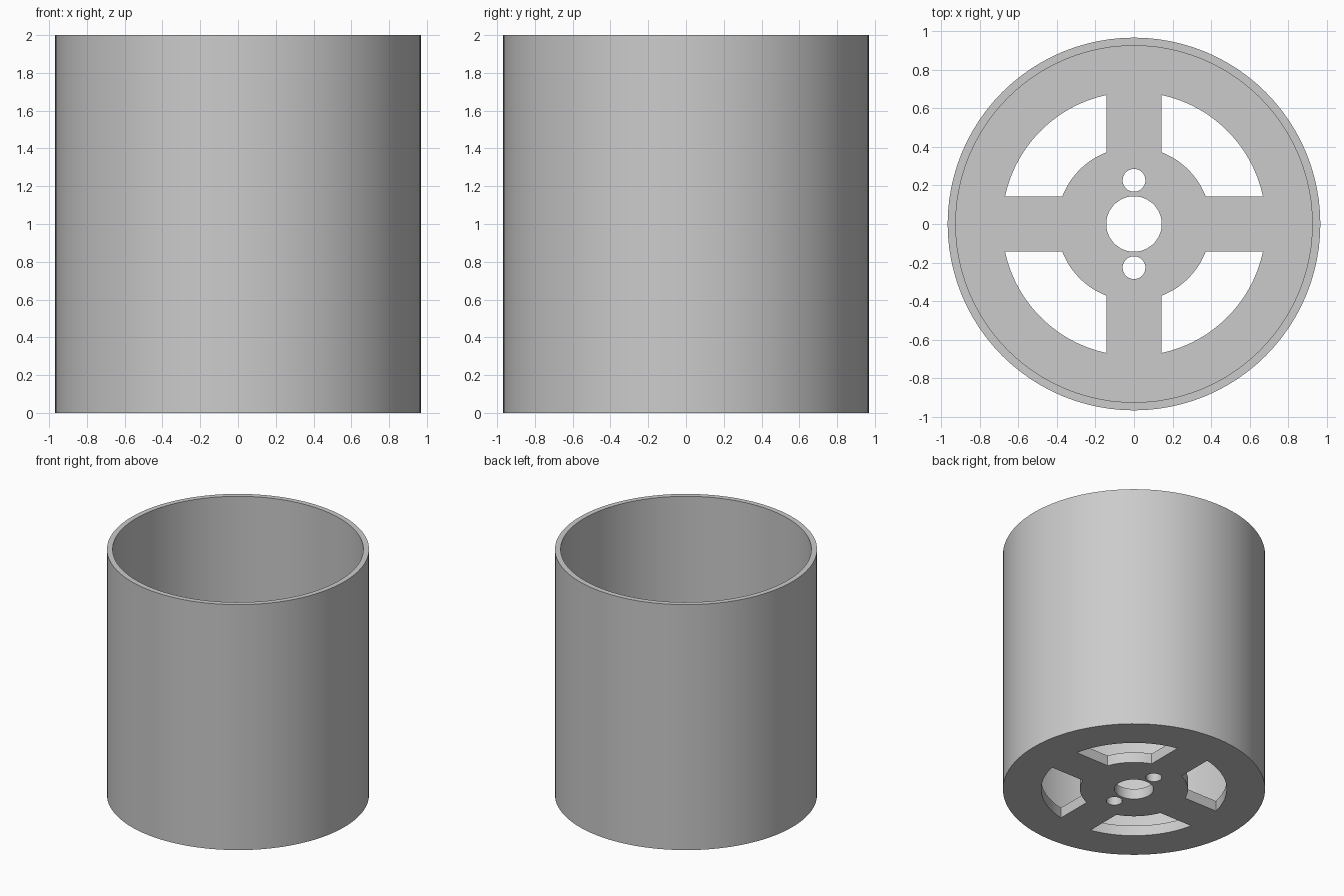
import bpy, bmesh
from math import cos, sin, pi, asin

cube = bpy.data.objects.get("Cube")
if cube:
    bpy.data.objects.remove(cube, do_unlink=True)

HEIGHT, FLOOR = 2.0, 0.085
OUTER, INNER = 0.968, 0.926
SEGMENTS = 96
SLOT_OUT, SLOT_IN, HALF_SPOKE = 0.685, 0.399, 0.1425

grey = bpy.data.materials.new("plain grey")
grey.use_nodes = True
colour = (0.6, 0.6, 0.6, 1)
grey.diffuse_color = colour
grey.node_tree.nodes["Principled BSDF"].inputs["Base Color"].default_value = colour


def arc(radius, start, end, steps, cx=0, cy=0):
    return [(cx + radius * cos(start + (end - start) * i / steps),
             cy + radius * sin(start + (end - start) * i / steps))
            for i in range(steps + 1)]


def circle(radius, steps, cy=0):
    return arc(radius, 0, 2 * pi, steps, 0, cy)[:-1]


def prism(name, outline, bottom, top):
    """Upright solid from a flat outline."""
    bm = bmesh.new()
    base = bm.faces.new([bm.verts.new((x, y, bottom)) for x, y in outline])
    lid = bmesh.ops.extrude_face_region(bm, geom=[base])["geom"]
    bmesh.ops.translate(bm, vec=(0, 0, top - bottom),
                        verts=[v for v in lid if isinstance(v, bmesh.types.BMVert)])
    bmesh.ops.recalc_face_normals(bm, faces=bm.faces)
    mesh = bpy.data.meshes.new(name)
    bm.to_mesh(mesh)
    bm.free()
    mesh.materials.append(grey)
    obj = bpy.data.objects.new(name, mesh)
    bpy.context.collection.objects.link(obj)
    return obj


# Cup body, and the bore that hollows it above the floor
cup = prism("cup", circle(OUTER, SEGMENTS), 0, HEIGHT)
cutters = [prism("bore_cutter", circle(INNER, SEGMENTS), FLOOR, HEIGHT + 0.2)]

# Centre hole and two small holes beside it
for name, radius, y in (("centre_hole", 0.144, 0),
                        ("back_hole", 0.059, 0.227),
                        ("front_hole", 0.059, -0.227)):
    cutters.append(prism(name + "_cutter", circle(radius, 48, y), -0.1, FLOOR + 0.1))

# Four curved slots that leave straight, parallel-sided spokes
a_out, a_in = asin(HALF_SPOKE / SLOT_OUT), asin(HALF_SPOKE / SLOT_IN)
for i in range(4):
    turn = i * pi / 2
    outline = (arc(SLOT_OUT, turn + a_out, turn + pi / 2 - a_out, 20)
               + arc(SLOT_IN, turn + pi / 2 - a_in, turn + a_in, 14))
    cutters.append(prism(f"slot_cutter_{i}", outline, -0.1, FLOOR + 0.1))

for cutter in cutters:
    cutter.hide_render = True
    cut = cup.modifiers.new(cutter.name, "BOOLEAN")
    cut.operation, cut.solver, cut.object = "DIFFERENCE", "EXACT", cutter

# Bake the cuts and remove the cutters
graph = bpy.context.evaluated_depsgraph_get()
baked = bpy.data.meshes.new_from_object(cup.evaluated_get(graph))
cup.modifiers.clear()
cup.data = baked
for cutter in cutters:
    bpy.data.objects.remove(cutter, do_unlink=True)

bpy.ops.object.select_all(action="DESELECT")
cup.select_set(True)
bpy.context.view_layer.objects.active = cup
bpy.ops.object.shade_smooth_by_angle(angle=pi / 6)
